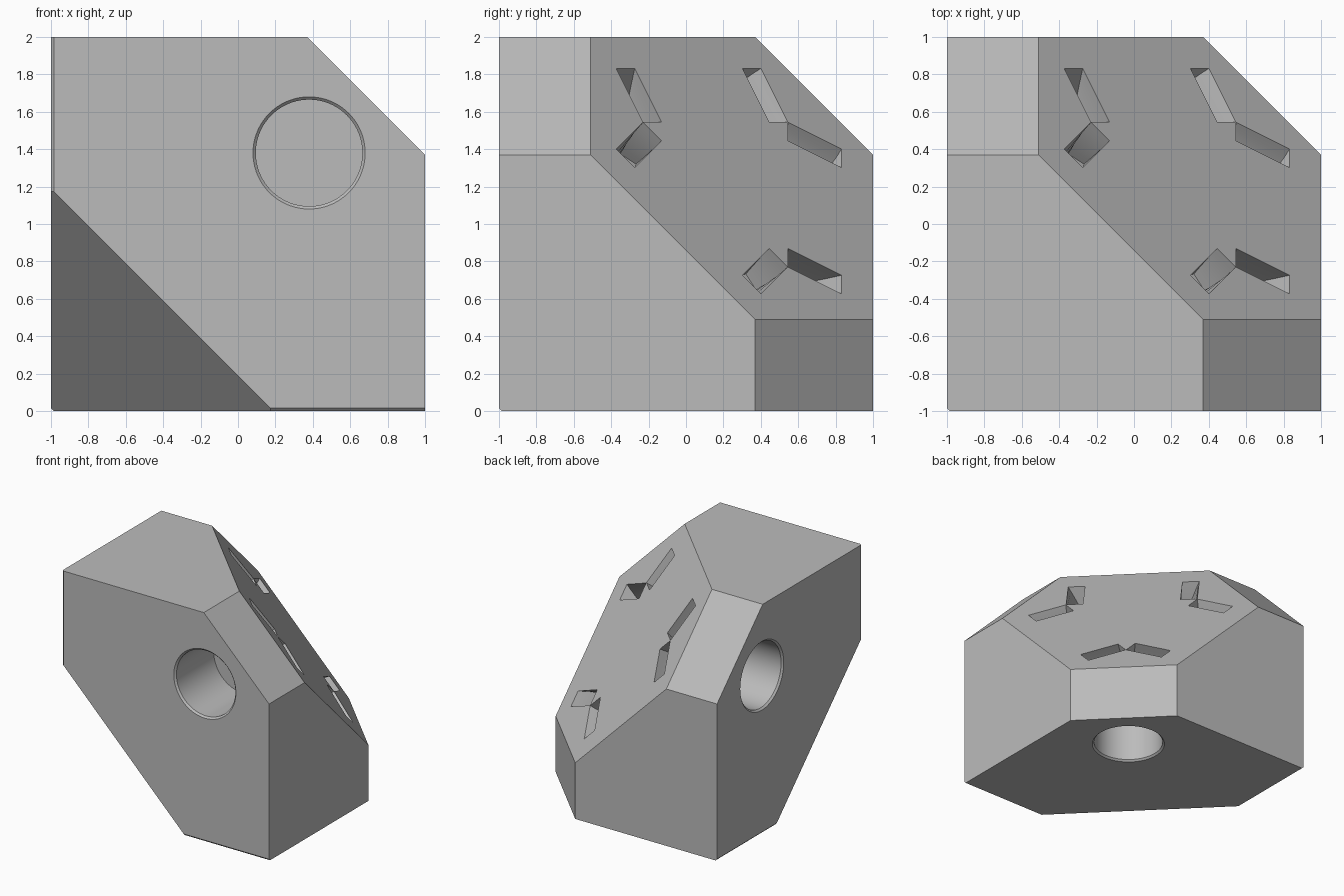
import bpy, bmesh, math
from mathutils import Vector

if "Cube" in bpy.data.objects:
    bpy.data.objects.remove(bpy.data.objects["Cube"], do_unlink=True)

grey = bpy.data.materials.new("plain_grey")
grey.use_nodes = True
grey.diffuse_color = (0.5, 0.5, 0.5, 1)
grey.node_tree.nodes["Principled BSDF"].inputs["Base Color"].default_value = (0.5, 0.5, 0.5, 1)

UP = Vector((0, 0, 1))


def make_object(name, bm):
    bmesh.ops.recalc_face_normals(bm, faces=bm.faces)
    mesh = bpy.data.meshes.new(name)
    bm.to_mesh(mesh)
    bm.free()
    obj = bpy.data.objects.new(name, mesh)
    mesh.materials.append(grey)
    bpy.context.collection.objects.link(obj)
    return obj


def turn(p, k):
    """Third-turn about the body diagonal: cycle the axes k times."""
    return Vector([p[(i + k) % 3] for i in range(3)])


def loft(name, rings, k):
    """Closed solid through a stack of rings, turned k thirds."""
    bm = bmesh.new()
    loops = [[bm.verts.new(turn(p, k) + UP) for p in ring] for ring in rings]
    for a, b in zip(loops, loops[1:]):
        for i in range(len(a)):
            j = (i + 1) % len(a)
            bm.faces.new((a[i], a[j], b[j], b[i]))
    bm.faces.new(loops[0])
    bm.faces.new(loops[-1])
    return make_object(name, bm)


def cut(body, cutter):
    cutter.hide_render = True
    mod = body.modifiers.new("cut", "BOOLEAN")
    mod.operation = "DIFFERENCE"
    mod.solver = "EXACT"
    mod.object = cutter
    bpy.context.view_layer.objects.active = body
    bpy.ops.object.modifier_apply(modifier=mod.name)
    bpy.data.objects.remove(cutter, do_unlink=True)


# Block: a cube trimmed by flat planes, symmetric about its diagonal
bm = bmesh.new()
bmesh.ops.create_cube(bm, size=2)
planes = [((1, 1, 1), 0.86), ((-1, -1, -1), 1.81)]
for k in range(3):
    planes += [(turn((1, 1, 0), k), 1.37), (turn((-1, -1, 0), k), 1.985)]
for normal, limit in planes:
    n = Vector(normal)
    bmesh.ops.bisect_plane(bm, geom=bm.verts[:] + bm.edges[:] + bm.faces[:], dist=1e-5,
                           plane_co=n * limit / n.length_squared, plane_no=n, clear_outer=True)
    rim = [e for e in bm.edges if e.is_boundary]
    bmesh.ops.holes_fill(bm, edges=rim)
bmesh.ops.translate(bm, verts=bm.verts, vec=UP)
body = make_object("trimmed_block", bm)


# Round blind holes with a small countersink
def circle(radius, y, count=72):
    angles = [math.tau * i / count for i in range(count)]
    return [Vector((0.38 + radius * math.cos(a), y, 0.38 + radius * math.sin(a))) for a in angles]


for k in range(3):
    profile = [(0.32, -1.02), (0.285, -0.985), (0.285, -0.47)]
    cut(body, loft("hole_cutter", [circle(r, y) for r, y in profile], k))

# Paired key slots: two arms meeting at a corner, opening slightly with depth
normal = Vector((1, 1, 1)).normalized()
outward = Vector((1, -2, 1)).normalized()
side = Vector((1, 0, -1)).normalized()
corner = Vector((0.545, -0.23, 0.545))
LENGTH, WIDTH, DEPTH = 0.35, 0.14, 0.26


def arm_ring(sign, depth):
    angle = math.radians(60 + 20 * max(depth, 0) / DEPTH)
    along = outward * math.cos(angle) + side * sign * math.sin(angle)
    across = -outward * math.sin(angle) + side * sign * math.cos(angle)
    p = corner + side * sign * 0.002 - normal * depth
    return [p, p + along * LENGTH, p + along * LENGTH + across * WIDTH, p + across * WIDTH]


for k in range(3):
    for sign in (1, -1):
        depths = [-0.04] + [DEPTH * i / 6 for i in range(7)]
        cut(body, loft("slot_cutter", [arm_ring(sign, d) for d in depths], k))

# Crisp flats, smooth bores
bpy.ops.object.select_all(action="DESELECT")
body.select_set(True)
bpy.context.view_layer.objects.active = body
bpy.ops.object.shade_smooth_by_angle(angle=math.radians(15))
